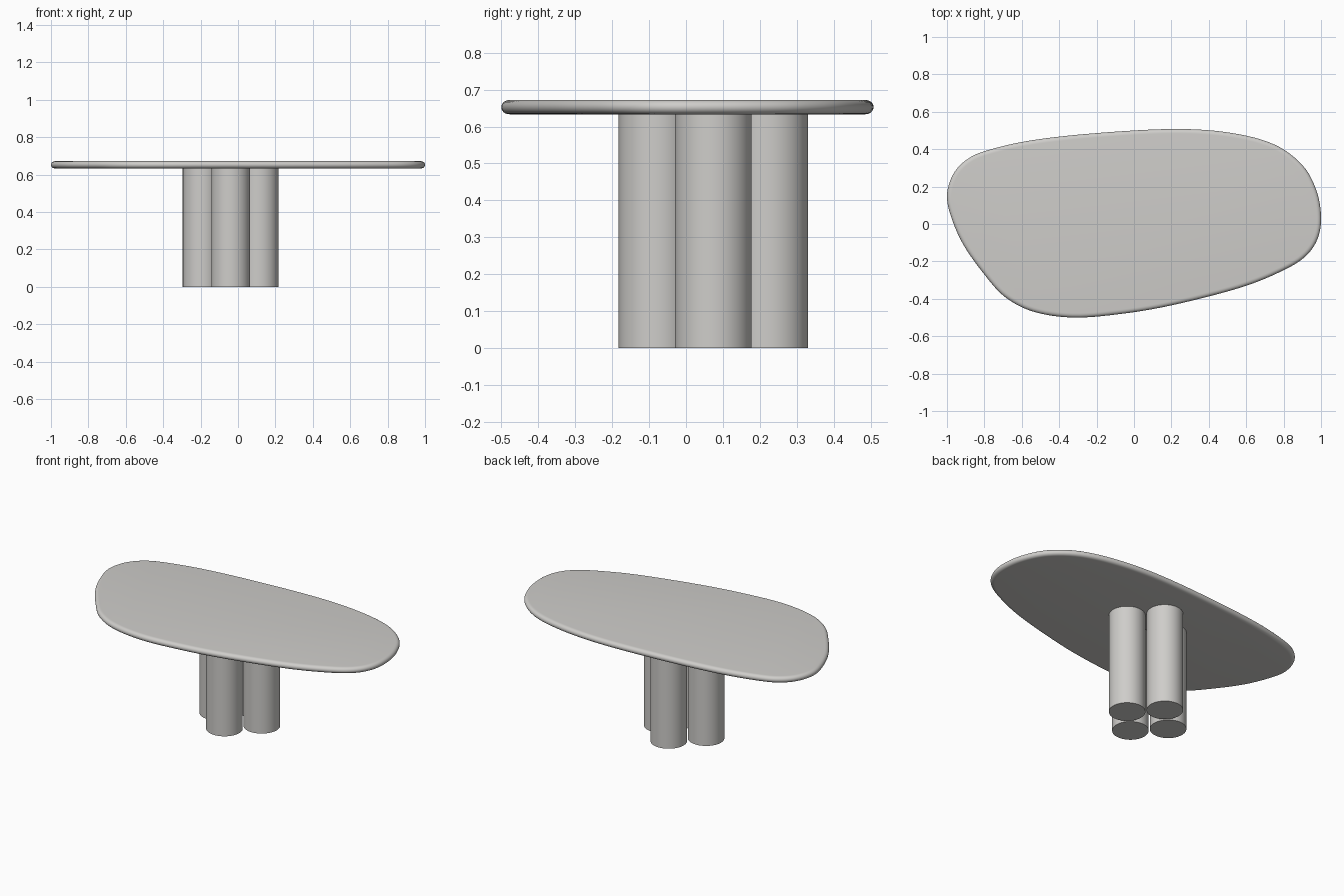
import bpy, bmesh, math
from mathutils import Vector

if "Cube" in bpy.data.objects:
    bpy.data.objects.remove(bpy.data.objects["Cube"])

mat = bpy.data.materials.new("warm grey")
mat.diffuse_color = (0.62, 0.61, 0.59, 1)
mat.use_nodes = True
mat.node_tree.nodes["Principled BSDF"].inputs["Base Color"].default_value = mat.diffuse_color


def finish(name, bm, angle):
    mesh = bpy.data.meshes.new(name)
    bmesh.ops.recalc_face_normals(bm, faces=bm.faces)
    bm.to_mesh(mesh)
    bm.free()
    ob = bpy.data.objects.new(name, mesh)
    bpy.context.collection.objects.link(ob)
    mesh.materials.append(mat)
    bpy.ops.object.select_all(action='DESELECT')
    ob.select_set(True)
    bpy.context.view_layer.objects.active = ob
    bpy.ops.object.shade_smooth_by_angle(angle=math.radians(angle))
    return ob


def closed_spline(pts, steps):
    # Catmull-Rom curve through a closed ring of points
    out, n = [], len(pts)
    for i in range(n):
        a, b, c, d = (Vector(pts[(i + k) % n]) for k in (-1, 0, 1, 2))
        for s in range(steps):
            t = s / steps
            out.append(0.5 * (2 * b + (c - a) * t + (2 * a - 5 * b + 4 * c - d) * t * t
                              + (3 * b - a - 3 * c + d) * t ** 3))
    return out


# Pebble-shaped table top with a rounded rim
outline = [(-1, 0.15), (-0.97, 0.26), (-0.9, 0.34), (-0.79, 0.392), (-0.55, 0.447),
           (-0.2, 0.486), (0.22, 0.508), (0.52, 0.487), (0.75, 0.425), (0.9, 0.315),
           (0.975, 0.18), (1.0, 0.04), (0.983, -0.075), (0.92, -0.17), (0.8, -0.247),
           (0.57, -0.34), (0.2, -0.435), (-0.08, -0.482), (-0.33, -0.5), (-0.54, -0.468),
           (-0.69, -0.39), (-0.8, -0.27), (-0.91, -0.115), (-0.975, 0.03)]
ring = closed_spline(outline, 6)
n = len(ring)
normals = []
for i in range(n):
    d = (ring[(i + 1) % n] - ring[i - 1]).normalized()
    normals.append(Vector((d.y, -d.x)))          # points inward on this clockwise ring
if normals[0].x < 0:
    normals = [-v for v in normals]

Z0, Z1, W = 0.633, 0.672, 0.024
mid, half, SEG = (Z0 + Z1) / 2, (Z1 - Z0) / 2, 12
bm = bmesh.new()
rows = []
for k in range(SEG + 1):
    a = -math.pi / 2 + math.pi * k / SEG
    inset = W * (1 - max(math.cos(a), 0) ** 0.9)
    z = mid + half * math.sin(a)
    rows.append([bm.verts.new((*(p + v * inset), z)) for p, v in zip(ring, normals)])
for lo, hi in zip(rows, rows[1:]):
    for i in range(n):
        j = (i + 1) % n
        bm.faces.new((lo[i], lo[j], hi[j], hi[i]))
bm.faces.new(rows[0])
bm.faces.new(rows[-1])
finish("table_top", bm, 40)

# Cluster of four round legs
CX, CY, OFF, R = -0.039, 0.074, 0.1525, 0.104
for name, dx, dy in (("front_leg", 0, -1), ("right_leg", 1, 0),
                     ("back_leg", 0, 1), ("left_leg", -1, 0)):
    bm = bmesh.new()
    bmesh.ops.create_cone(bm, cap_ends=True, segments=64, radius1=R, radius2=R, depth=Z0)
    leg = finish(name, bm, 40)
    leg.location = (CX + dx * OFF, CY + dy * OFF, Z0 / 2)
